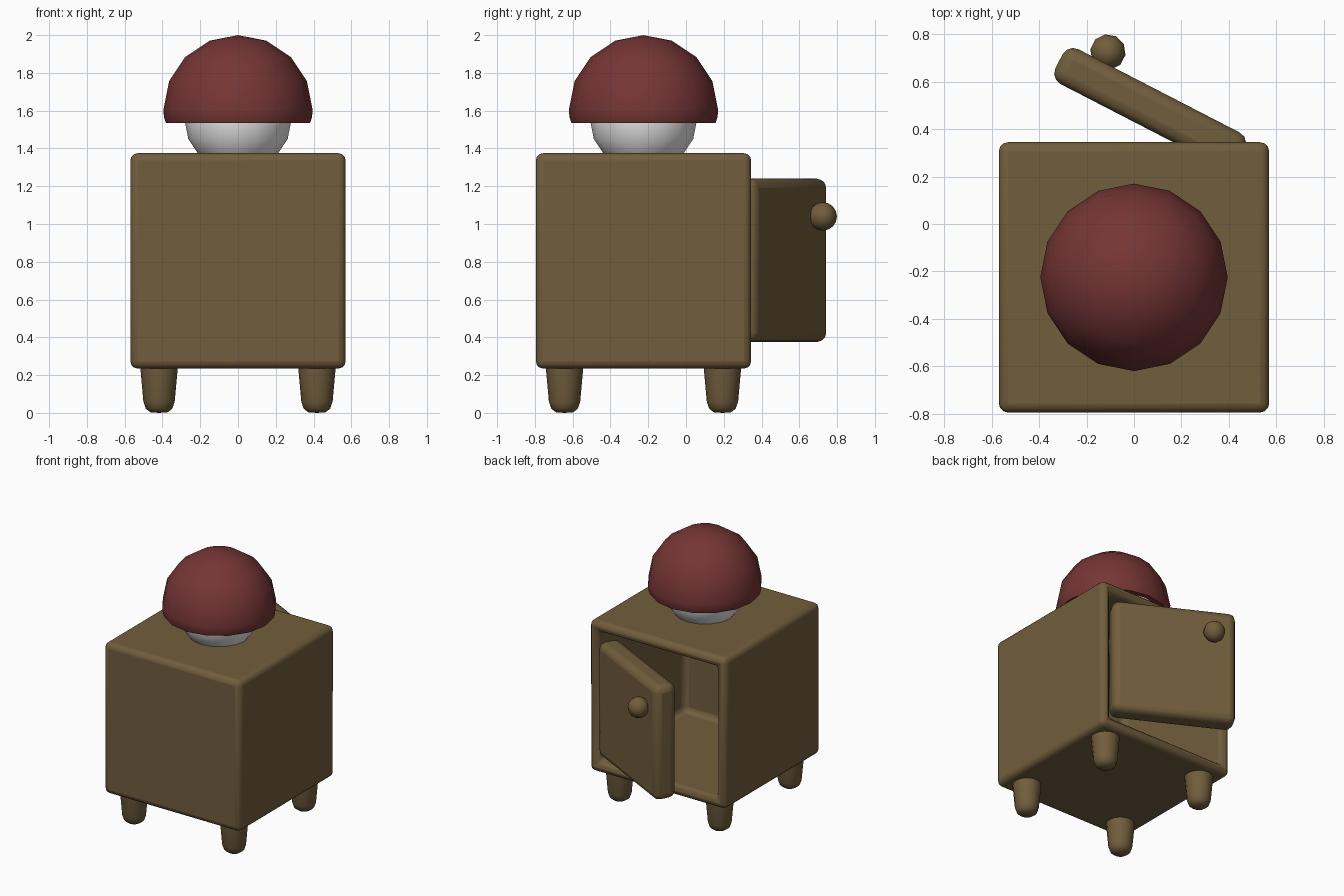
import bpy
import bmesh
from math import cos, sin, pi, radians
from mathutils import Matrix, Vector

old = bpy.data.objects.get("Cube")
if old:
    bpy.data.objects.remove(old, do_unlink=True)


def material(name, rgb):
    m = bpy.data.materials.new(name)
    m.use_nodes = True
    m.diffuse_color = (*rgb, 1)
    m.node_tree.nodes["Principled BSDF"].inputs["Base Color"].default_value = (*rgb, 1)
    return m


WOOD = material("brown wood", (0.165, 0.11, 0.046))
RED = material("dark red shade", (0.18, 0.036, 0.036))
WHITE = material("white glass", (0.8, 0.8, 0.8))

CENTRE_Y = -0.225


def finish(bm, name, mat, location=(0, 0, 0), turn=0, bevel=0, angle=60):
    bmesh.ops.recalc_face_normals(bm, faces=bm.faces)
    mesh = bpy.data.meshes.new(name)
    bm.to_mesh(mesh)
    bm.free()
    mesh.materials.append(mat)
    ob = bpy.data.objects.new(name, mesh)
    bpy.context.collection.objects.link(ob)
    ob.location = location
    ob.rotation_euler.z = turn
    if bevel:
        mod = ob.modifiers.new("rounded edges", "BEVEL")
        mod.width = bevel
        mod.segments = 3
    bpy.ops.object.select_all(action="DESELECT")
    bpy.context.view_layer.objects.active = ob
    ob.select_set(True)
    bpy.ops.object.shade_smooth_by_angle(angle=radians(angle))
    return ob


def box(size):
    bm = bmesh.new()
    bmesh.ops.create_cube(bm, size=1, matrix=Matrix.Diagonal((*size, 1)))
    return bm


def lathe(profile, sides):
    """Spin a profile of (radius, height) points about z."""
    bm = bmesh.new()
    verts = [bm.verts.new((r, 0, z)) for r, z in profile]
    edges = [bm.edges.new(pair) for pair in zip(verts, verts[1:])]
    bmesh.ops.spin(bm, geom=verts + edges, cent=(0, 0, 0), axis=(0, 0, 1),
                   angle=2 * pi, steps=sides)
    bmesh.ops.remove_doubles(bm, verts=bm.verts, dist=0.0005)
    return bm


# Cabinet: a box hollowed out through its back face
side, wall = 1.14, 0.11
bm = box((side, side, side))
back = max(bm.faces, key=lambda f: f.calc_center_median().y)
bmesh.ops.inset_region(bm, faces=[back], thickness=wall)
pushed = bmesh.ops.extrude_discrete_faces(bm, faces=[back])["faces"][0]
bmesh.ops.translate(bm, verts=pushed.verts, vec=Vector((0, wall - side, 0)))
finish(bm, "cabinet", WOOD, (0, CENTRE_Y, 0.805), bevel=0.052)

# Open door and its knob
swing = radians(-27.3)
door_at = Vector((0.068, 0.488, 0.8075))
finish(box((0.865, 0.165, 0.865)), "door", WOOD, door_at, swing, bevel=0.05)
bm = bmesh.new()
bmesh.ops.create_uvsphere(bm, u_segments=10, v_segments=8, radius=0.075)
knob_at = door_at + Matrix.Rotation(swing, 3, "Z") @ Vector((-0.267, 0.129, 0.2325))
finish(bm, "door_knob", WOOD, knob_at, swing)

# Four tapered legs with rounded feet
leg = [(0, 0), (0.045, 0.003), (0.07, 0.022), (0.083, 0.06), (0.1, 0.25), (0, 0.25)]
for sx, x_name in ((-1, "right"), (1, "left")):
    for sy, y_name in ((-1, "front"), (1, "back")):
        finish(lathe(leg, 16), f"{y_name}_{x_name}_leg", WOOD,
               (sx * 0.418, CENTRE_Y + sy * 0.418, 0))

# Round glass bulb resting in the cabinet top
bm = bmesh.new()
bmesh.ops.create_uvsphere(bm, u_segments=16, v_segments=8, radius=0.285)
finish(bm, "lamp_bulb", WHITE, (0, CENTRE_Y, 1.56))


# Hollow domed shade: outer dome, rim, inner dome
def dome(radius):
    return [(radius * sin(i * pi / 8), radius * cos(i * pi / 8)) for i in range(5)]


outer = dome(0.395) + [(0.392, -0.04), (0.382, -0.07)]
inner = [(0.345, -0.07)] + dome(0.35)[::-1]
finish(lathe(outer + inner, 16), "lamp_shade", RED, (0, CENTRE_Y, 1.605))
